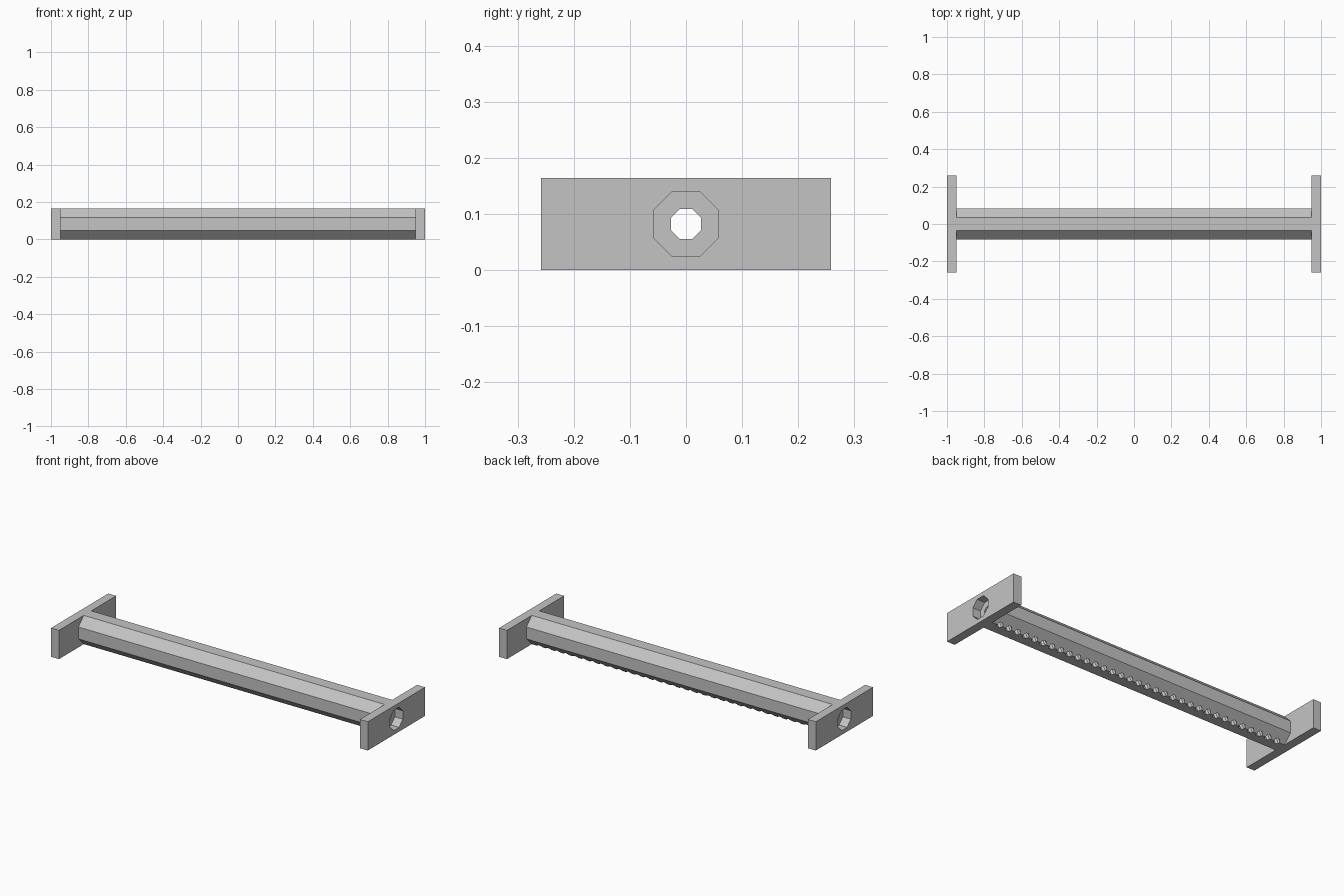
import bpy, bmesh, math
from mathutils import Matrix, Vector

if "Cube" in bpy.data.objects:
    bpy.data.objects.remove(bpy.data.objects["Cube"])

H = 0.164            # overall height
CZ = H / 2           # tube axis height
PLATE_T = 0.05       # end plate thickness
PLATE_W = 0.516      # end plate width
TUBE_L = 2 - 2 * PLATE_T

mat = bpy.data.materials.new("light grey")
mat.diffuse_color = (0.55, 0.55, 0.55, 1)
mat.use_nodes = True
mat.node_tree.nodes["Principled BSDF"].inputs["Base Color"].default_value = mat.diffuse_color


def to_object(bm, name):
    bmesh.ops.recalc_face_normals(bm, faces=bm.faces)
    me = bpy.data.meshes.new(name)
    bm.to_mesh(me)
    bm.free()
    me.materials.append(mat)
    ob = bpy.data.objects.new(name, me)
    bpy.context.collection.objects.link(ob)
    return ob


def add_octagon_bar(bm, apothem, length, centre, direction):
    # eight-sided prism with flats facing up, down, front and back
    r = apothem / math.cos(math.pi / 8)
    rot = Vector(direction).to_track_quat('Z', 'X').to_matrix().to_4x4()
    m = Matrix.Translation(centre) @ rot @ Matrix.Rotation(math.pi / 8, 4, 'Z')
    bmesh.ops.create_cone(bm, cap_ends=True, segments=8, radius1=r, radius2=r,
                          depth=length, matrix=m)


def octagon_bar(name, apothem, length, x=0):
    bm = bmesh.new()
    add_octagon_bar(bm, apothem, length, (x, 0, CZ), (1, 0, 0))
    return to_object(bm, name)


def cut(ob, cutter):
    cutter.hide_render = True
    mod = ob.modifiers.new("cut", 'BOOLEAN')
    mod.operation = 'DIFFERENCE'
    mod.solver = 'EXACT'
    mod.object = cutter
    bpy.context.view_layer.objects.active = ob
    bpy.ops.object.modifier_apply(modifier=mod.name)
    bpy.data.objects.remove(cutter, do_unlink=True)


# octagonal tube with a narrow bore
tube = octagon_bar("tube", CZ, TUBE_L)
cut(tube, octagon_bar("bore_cutter", 0.027, TUBE_L + 0.2))

# row of outlet holes along the lower back edge, angled towards the back
COUNT = 33
tilt = math.pi / 8
d = Vector((0, math.sin(tilt), -math.cos(tilt)))
bm = bmesh.new()
for i in range(COUNT):
    x = -0.9 + 1.8 * i / (COUNT - 1)
    add_octagon_bar(bm, 0.016, 0.12, Vector((x, 0, CZ)) + d * 0.07, d)
cut(tube, to_object(bm, "outlet_cutter"))

# end plates with octagonal sockets
for side, name in ((-1, "left_end_plate"), (1, "right_end_plate")):
    x = side * (1 - PLATE_T / 2)
    bm = bmesh.new()
    bmesh.ops.create_cube(bm, size=1, matrix=Matrix.Translation((x, 0, CZ))
                          @ Matrix.Diagonal((PLATE_T, PLATE_W, H, 1)))
    plate = to_object(bm, name)
    cut(plate, octagon_bar("socket_cutter", 0.058, 0.2, x))
